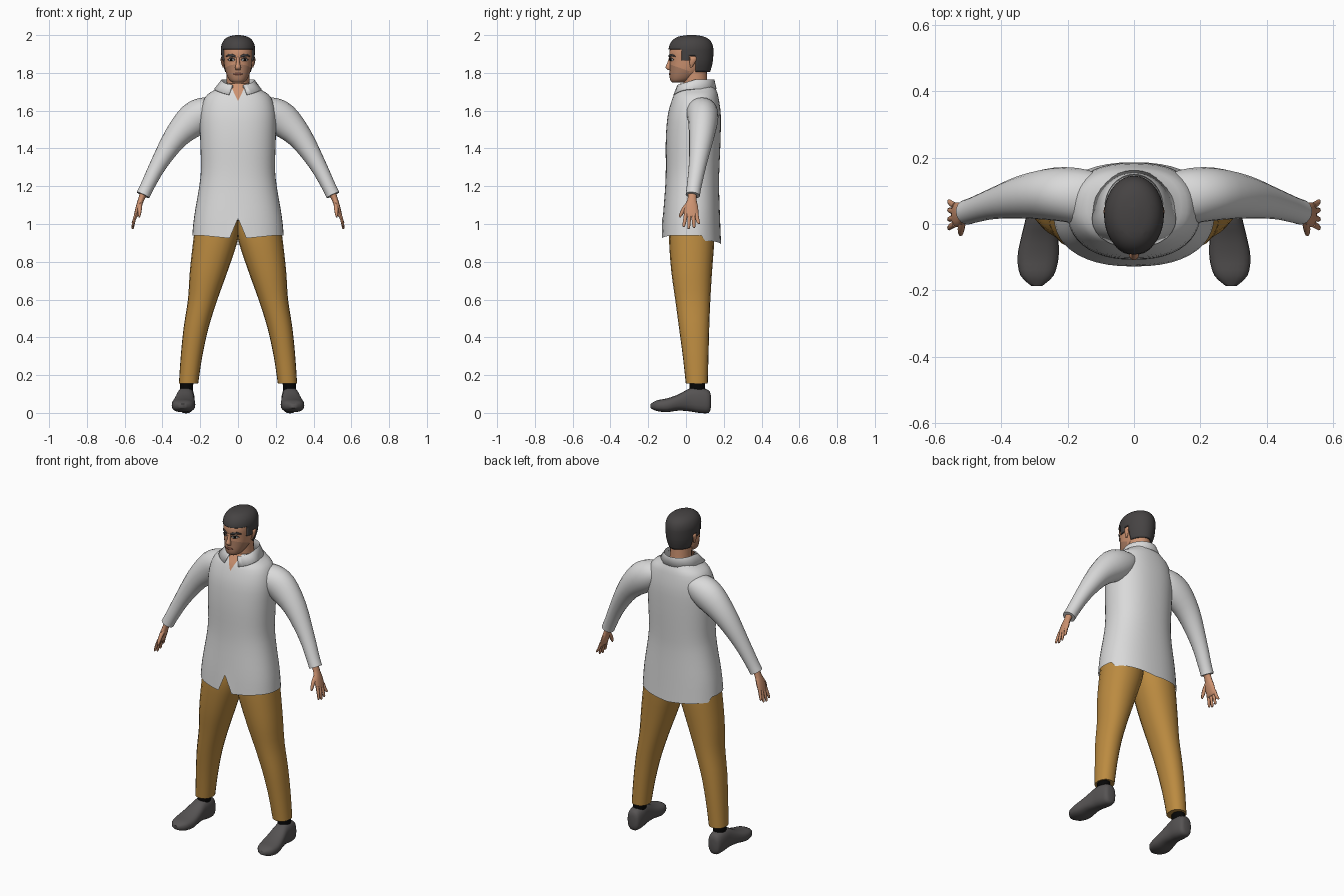
import bpy, bmesh, math
from mathutils import Vector
from mathutils.bvhtree import BVHTree

if "Cube" in bpy.data.objects:
    bpy.data.objects.remove(bpy.data.objects["Cube"])


def material(name, *srgb):
    m = bpy.data.materials.new(name)
    m.use_nodes = True
    col = [c ** 2.2 for c in srgb] + [1]
    m.diffuse_color = col
    m.node_tree.nodes["Principled BSDF"].inputs["Base Color"].default_value = col
    return m


SHIRT = material("white cloth", .85, .85, .85)
TAN = material("tan cloth", .73, .54, .26)
SKIN = material("skin", .80, .57, .44)
STUBBLE = material("stubble skin", .67, .49, .39)
HAIR = material("dark hair", .28, .27, .27)
LEATHER = material("grey leather", .34, .33, .33)
BLACK = material("black sock", .06, .06, .06)
WHITE = material("eye white", .85, .83, .80)
LIP = material("lips", .58, .36, .30)

X, Y, Z = Vector((1, 0, 0)), Vector((0, 1, 0)), Vector((0, 0, 1))


def finish(name, bm, mats, mirror=False, thick=0, angle=50):
    """Turn a bmesh into a smooth object, mirrored or thickened if asked."""
    bmesh.ops.remove_doubles(bm, verts=bm.verts, dist=1e-5)
    bmesh.ops.recalc_face_normals(bm, faces=bm.faces)
    me = bpy.data.meshes.new(name)
    bm.to_mesh(me)
    bm.free()
    ob = bpy.data.objects.new(name, me)
    bpy.context.collection.objects.link(ob)
    for m in mats:
        me.materials.append(m)
    if thick:
        mod = ob.modifiers.new("thickness", 'SOLIDIFY')
        mod.thickness, mod.offset = thick, -1
    if mirror:
        ob.modifiers.new("mirror", 'MIRROR')
    bpy.ops.object.select_all(action='DESELECT')
    ob.select_set(True)
    bpy.context.view_layer.objects.active = ob
    bpy.ops.object.shade_smooth_by_angle(angle=math.radians(angle))
    return ob


def spline(secs, steps):
    """Catmull-Rom interpolation between sections."""
    secs = [Vector(s) for s in secs]
    out = []
    for i in range(len(secs) - 1):
        b, c = secs[i], secs[i + 1]
        a, d = secs[max(i - 1, 0)], secs[min(i + 2, len(secs) - 1)]
        for k in range(steps):
            t = k / steps
            out.append(b + (c - a) * t / 2 + (a * 2 - b * 5 + c * 4 - d) * t * t / 2
                       + (b * 3 - a - c * 3 + d) * t ** 3 / 2)
    return out + [secs[-1]]


def loft(secs, seg=20, power=2, steps=3, axes=None, caps=True, shape=None):
    """Skin rings (x, y, z, radius u, radius v); axes fixes the ring plane."""
    bm = bmesh.new()
    secs = spline(secs, steps)
    rings = []
    for i, s in enumerate(secs):
        c = Vector(s[:3])
        if axes:
            u, v = axes
        else:
            t = Vector(secs[min(i + 1, len(secs) - 1)][:3]) - Vector(secs[max(i - 1, 0)][:3])
            t.normalize()
            v = (Y - t * t.y).normalized()
            u = v.cross(t)
        ring = []
        for k in range(seg):
            a = math.tau * k / seg
            p, q = math.cos(a), math.sin(a)
            p = math.copysign(abs(p) ** (2 / power), p)
            q = math.copysign(abs(q) ** (2 / power), q)
            co = c + u * p * s[3] + v * q * s[4]
            ring.append(bm.verts.new(shape(co, i / (len(secs) - 1)) if shape else co))
        rings.append(ring)
    for r, s in zip(rings, rings[1:]):
        for k in range(seg):
            bm.faces.new((r[k], r[k - 1], s[k - 1], s[k]))
    if caps:
        bm.faces.new(rings[0])
        bm.faces.new(rings[-1])
    return bm


def slab(z, half, front, back):
    return (0, (front + back) / 2, z, half, (back - front) / 2)


def cut(bm, co, no, test=lambda c: True):
    faces = [f for f in bm.faces if test(f.calc_center_median())]
    geom = faces + list({e for f in faces for e in f.edges}) + list({v for f in faces for v in f.verts})
    bmesh.ops.bisect_plane(bm, geom=geom, plane_co=co, plane_no=no, dist=1e-5)


# Shirt body: curved hem with a front notch, and an open V at the neck
def hem(co, t):
    if co.z < 1.04:
        w = (1.04 - co.z) / .12
        co.z += w * (.02 * min(1, abs(co.x) / .2) - (.03 if co.y > .1 else 0))
        if abs(co.x) < .004 and co.y < 0:
            co.z = max(co.z, 1.03)
    return co


bm = loft([slab(1.745, .08, -.03, .145), slab(1.71, .125, -.05, .16), slab(1.67, .175, -.07, .172),
           slab(1.58, .2, -.096, .184), slab(1.45, .2, -.107, .183), slab(1.3, .196, -.107, .177),
           slab(1.2, .205, -.11, .175), slab(1.04, .232, -.122, .18), slab(.92, .242, -.128, .186)],
          seg=44, power=2.3, axes=(X, Y), caps=False, shape=hem)
chest = lambda c: c.y < 0 and c.z > 1.6
for side in (1, -1):
    cut(bm, (0, 0, 1.65), (side * 2.1, 0, -1), chest)
for f in bm.faces:
    c = f.calc_center_median()
    f.material_index = int(c.y < .03 and c.z > 1.65 + abs(c.x) * 2.1)
finish("shirt_body", bm, [SHIRT, SKIN])

# Collar: folded strip around the neck, its points hanging at the front
bm = bmesh.new()
rows = []
N = 28
for i in range(N + 1):
    a = math.radians(-72 + 324 * i / N)
    f = max(0, -math.sin(a))
    ca, sa = math.cos(a), math.sin(a)
    rows.append([bm.verts.new(p) for p in (
        (.078 * ca, .05 + .085 * sa, 1.70),
        (.088 * ca, .05 + .1 * sa, 1.765 - .03 * f),
        ((.122 - .01 * f) * ca + .045 * f * ca, .045 + .117 * sa, 1.715 - .035 * f ** 3))])
for r, s in zip(rows, rows[1:]):
    for k in (0, 1):
        bm.faces.new((r[k], s[k], s[k + 1], r[k + 1]))
finish("collar", bm, [SHIRT], thick=.006)

# Sleeves
finish("sleeves", loft([(.12, .08, 1.615, .06, .075), (.17, .085, 1.59, .085, .083),
                        (.238, .09, 1.55, .09, .08), (.33, .082, 1.458, .066, .066),
                        (.42, .062, 1.317, .045, .047), (.48, .043, 1.2, .037, .039),
                        (.503, .036, 1.153, .037, .038)]), [SHIRT], mirror=True)

# Hands: palm, four fingers and a thumb
finish("palms", loft([(.497, .034, 1.17, .02, .024), (.513, .032, 1.13, .016, .024),
                      (.526, .028, 1.09, .015, .036), (.54, .028, 1.045, .011, .037),
                      (.543, .028, 1.035, .006, .032)], seg=12), [SKIN], mirror=True)
for name, y0, y1, tip in (("index", 0, -.012, .985), ("middle", .019, .014, .975),
                          ("ring", .038, .042, .98), ("little", .055, .068, 1.0)):
    finish(name + "_fingers", loft([(.539, y0, 1.055, .009, .0105), (.55, (y0 + y1) / 2, 1.02, .008, .0095),
                                    (.557, y1, tip + .005, .006, .007), (.558, y1, tip, .002, .003)],
                                   seg=8), [SKIN], mirror=True)
finish("thumbs", loft([(.517, .015, 1.11, .011, .012), (.52, -.01, 1.08, .011, .012),
                       (.522, -.027, 1.05, .008, .009), (.523, -.033, 1.035, .003, .004)], seg=8),
       [SKIN], mirror=True)

# Trousers, socks and shoes
finish("trouser_legs", loft([(.11, .03, 1.02, .112, .115), (.118, .03, .92, .118, .12),
                             (.155, .03, .75, .1, .108), (.187, .036, .6, .078, .093),
                             (.222, .043, .45, .066, .08), (.246, .051, .3, .057, .068),
                             (.262, .057, .155, .051, .058)], axes=(X, Y), power=2.2),
       [TAN], mirror=True)
finish("socks", loft([(.27, .06, .2, .034, .04), (.274, .06, .09, .036, .042)], axes=(X, Y)),
       [BLACK], mirror=True)


def shoe_section(x, y, half, low, high):
    return (x, y, (low + high) / 2, half, (high - low) / 2)


finish("shoes", loft([shoe_section(.275, .132, .02, .03, .09), shoe_section(.275, .12, .038, 0, .12),
                      shoe_section(.276, .07, .046, 0, .135), shoe_section(.279, .02, .047, .008, .13),
                      shoe_section(.284, -.04, .056, .012, .098), shoe_section(.289, -.1, .062, .004, .077),
                      shoe_section(.292, -.155, .05, .01, .066), shoe_section(.293, -.187, .016, .025, .048)],
                     axes=(X, Z), power=2.6), [LEATHER], mirror=True)

# Neck and head, with a stubble jaw below a cut line
finish("neck", loft([(0, .055, 1.66, .066, .068), (0, .05, 1.74, .06, .064), (0, .045, 1.82, .06, .065)],
                    axes=(X, Y)), [SKIN])
bm = loft([slab(1.748, .026, -.072, -.02), slab(1.76, .044, -.083, .02), slab(1.785, .058, -.087, .06),
           slab(1.82, .069, -.086, .095), slab(1.865, .076, -.085, .115), slab(1.91, .08, -.088, .125),
           slab(1.95, .075, -.075, .12), slab(1.98, .05, -.045, .085)], seg=32, power=2.2, axes=(X, Y))
cut(bm, (0, 0, 1.815), (0, .35, 1))
for f in bm.faces:
    c = f.calc_center_median()
    f.material_index = int(c.z < 1.815 - .35 * c.y and c.y < .02 and c.z < 1.84)
face = BVHTree.FromBMesh(bm)
finish("head", bm, [SKIN, STUBBLE], angle=60)
finish("nose", loft([(0, -.08, 1.885, .008, .009), (0, -.089, 1.85, .01, .012), (0, -.094, 1.828, .015, .015),
                     (0, -.086, 1.814, .011, .008)], seg=10, axes=(X, Y)), [SKIN])
finish("ears", loft([(.076, .035, 1.888, .004, .008), (.083, .038, 1.88, .008, .018),
                     (.082, .034, 1.855, .008, .015), (.076, .026, 1.828, .004, .006)], seg=10, axes=(X, Y)),
       [SKIN], mirror=True)


# Face details laid on the head as thin patches of (x, top, bottom) columns
def patch(name, mat, cols, lift):
    bm = bmesh.new()
    rows = []
    for x, *zs in cols:
        hits = [face.ray_cast(Vector((x, -1, z)), Y)[0] for z in zs]
        rows.append([bm.verts.new(h - Y * lift) for h in hits])
    for r, s in zip(rows, rows[1:]):
        bm.faces.new((r[0], r[1], s[1], s[0]))
    finish(name, bm, [mat], mirror=True, thick=.002)


patch("eyebrows", HAIR, [(.012, 1.892, 1.882), (.03, 1.9, 1.885), (.048, 1.901, 1.889), (.062, 1.89, 1.885)], .004)
patch("eyes", WHITE, [(.017, 1.868, 1.866), (.027, 1.876, 1.862), (.04, 1.877, 1.862), (.051, 1.869, 1.867)], .003)
patch("irises", BLACK, [(.028, 1.874, 1.865), (.032, 1.877, 1.862), (.037, 1.877, 1.862), (.041, 1.874, 1.865)], .005)
patch("upper_lashes", HAIR, [(.015, 1.872, 1.868), (.028, 1.881, 1.876), (.042, 1.881, 1.876), (.054, 1.871, 1.868)], .0045)
patch("lips", LIP, [(0, 1.799, 1.788), (.012, 1.799, 1.789), (.025, 1.795, 1.793)], .003)

# Hair: a cap trimmed along the hairline, sideburns and nape
bm = loft([slab(1.805, .07, -.08, .128), slab(1.85, .084, -.09, .14), slab(1.9, .089, -.092, .145),
           slab(1.94, .089, -.09, .143), slab(1.972, .076, -.072, .128), slab(1.992, .05, -.04, .095),
           slab(2.0, .012, .01, .05)], seg=36, axes=(X, Y))
for co, no in (((0, 0, 1.925), Z), ((0, 0, 1.865), Z), ((0, -.025, 0), Y), ((0, .018, 0), Y), ((0, .052, 0), Y),
               ((0, 0, 1.89), Z)):
    cut(bm, co, no)


def bald(c):
    line = 1.925 if c.y < -.025 else 1.865 if c.y < .018 else 1.89 if c.y < .052 else 0
    return c.z < line or c.z < 1.806


bmesh.ops.delete(bm, geom=[f for f in bm.faces if bald(f.calc_center_median())], context='FACES')
finish("hair", bm, [HAIR], thick=.012)
